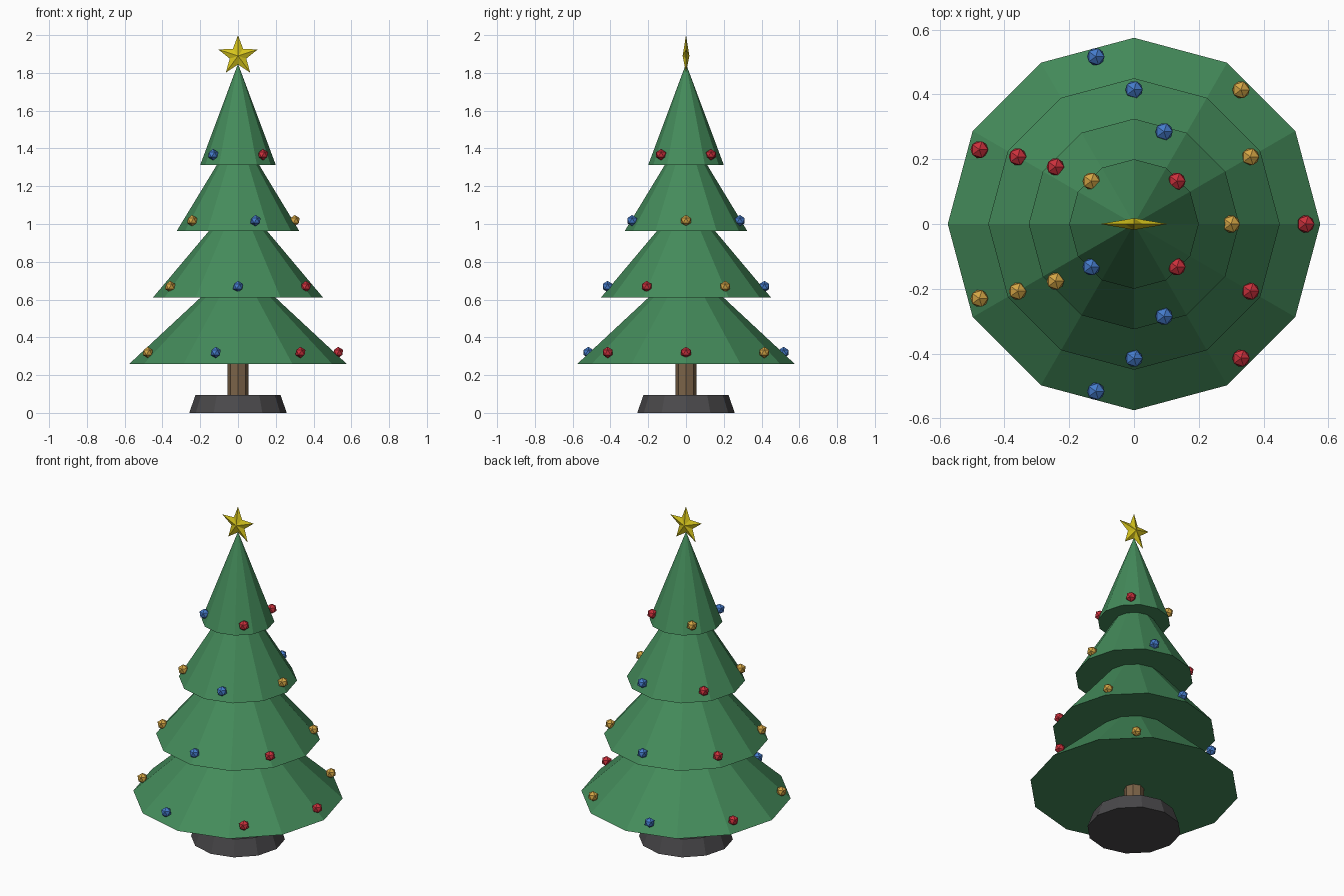
import bpy
import bmesh
import math

if "Cube" in bpy.data.objects:
    bpy.data.objects.remove(bpy.data.objects["Cube"])


def material(name, rgb):
    m = bpy.data.materials.new(name)
    m.diffuse_color = (*rgb, 1.0)
    m.use_nodes = True
    m.node_tree.nodes["Principled BSDF"].inputs["Base Color"].default_value = m.diffuse_color
    return m


GREEN = material("foliage green", (0.058, 0.26, 0.104))
BROWN = material("trunk brown", (0.2, 0.125, 0.065))
GREY = material("stand grey", (0.068, 0.066, 0.07))
YELLOW = material("star yellow", (0.68, 0.56, 0.012))
RED = material("bauble red", (0.6, 0.03, 0.045))
GOLD = material("bauble gold", (0.66, 0.38, 0.06))
BLUE = material("bauble blue", (0.06, 0.2, 0.6))


def add_object(name, bm, mat):
    bmesh.ops.recalc_face_normals(bm, faces=bm.faces)
    mesh = bpy.data.meshes.new(name)
    bm.to_mesh(mesh)
    bm.free()
    mesh.materials.append(mat)
    obj = bpy.data.objects.new(name, mesh)
    bpy.context.collection.objects.link(obj)
    return obj


def frustum(name, sides, r0, r1, z0, z1, mat):
    """Flat-faced cone or frustum with corners on the x and y axes."""
    bm = bmesh.new()

    def ring(r, z):
        return [bm.verts.new((r * math.cos(math.tau * i / sides),
                              r * math.sin(math.tau * i / sides), z))
                for i in range(sides)]

    low = ring(r0, z0)
    bm.faces.new(low[::-1])
    if r1 > 0:
        high = ring(r1, z1)
        bm.faces.new(high)
        for i in range(sides):
            j = (i + 1) % sides
            bm.faces.new((low[i], low[j], high[j], high[i]))
    else:
        tip = bm.verts.new((0, 0, z1))
        for i in range(sides):
            bm.faces.new((low[i], low[(i + 1) % sides], tip))
    return add_object(name, bm, mat)


# Stand and trunk
frustum("stand", 12, 0.258, 0.225, 0.0, 0.095, GREY)
frustum("trunk", 8, 0.055, 0.055, 0.09, 0.30, BROWN)

# Foliage tiers, each with a ring of baubles whose colours cycle up the tree
colours = (RED, GOLD, BLUE)
bauble_rings = ((7, 0.53, 0), (6, 0.415, 30), (5, 0.30, 0), (4, 0.187, 45))
n = 0
for t, (count, ring_r, start) in enumerate(bauble_rings):
    z = 0.26 + 0.351 * t
    frustum(f"foliage_tier_{t + 1}", 12, 0.575 - 0.125 * t, 0, z, z + 0.535, GREEN)
    for i in range(count):
        a = math.radians(start) + math.tau * i / count
        bm = bmesh.new()
        bmesh.ops.create_icosphere(bm, subdivisions=1, radius=0.03)
        bauble = add_object(f"bauble_{n + 1}", bm, colours[n % 3])
        bauble.location = (ring_r * math.cos(a), ring_r * math.sin(a),
                           0.32 + 0.349 * t)
        n += 1

# Five-pointed star, raised to a ridge in front and behind
bm = bmesh.new()
rim = []
for i in range(10):
    r = 0.11 if i % 2 == 0 else 0.046
    a = math.pi / 2 + math.tau * i / 10
    rim.append(bm.verts.new((r * math.cos(a), 0, 1.89 + r * math.sin(a))))
for y in (-0.018, 0.018):
    peak = bm.verts.new((0, y, 1.89))
    for i in range(10):
        bm.faces.new((rim[i], rim[(i + 1) % 10], peak))
add_object("star", bm, YELLOW)
